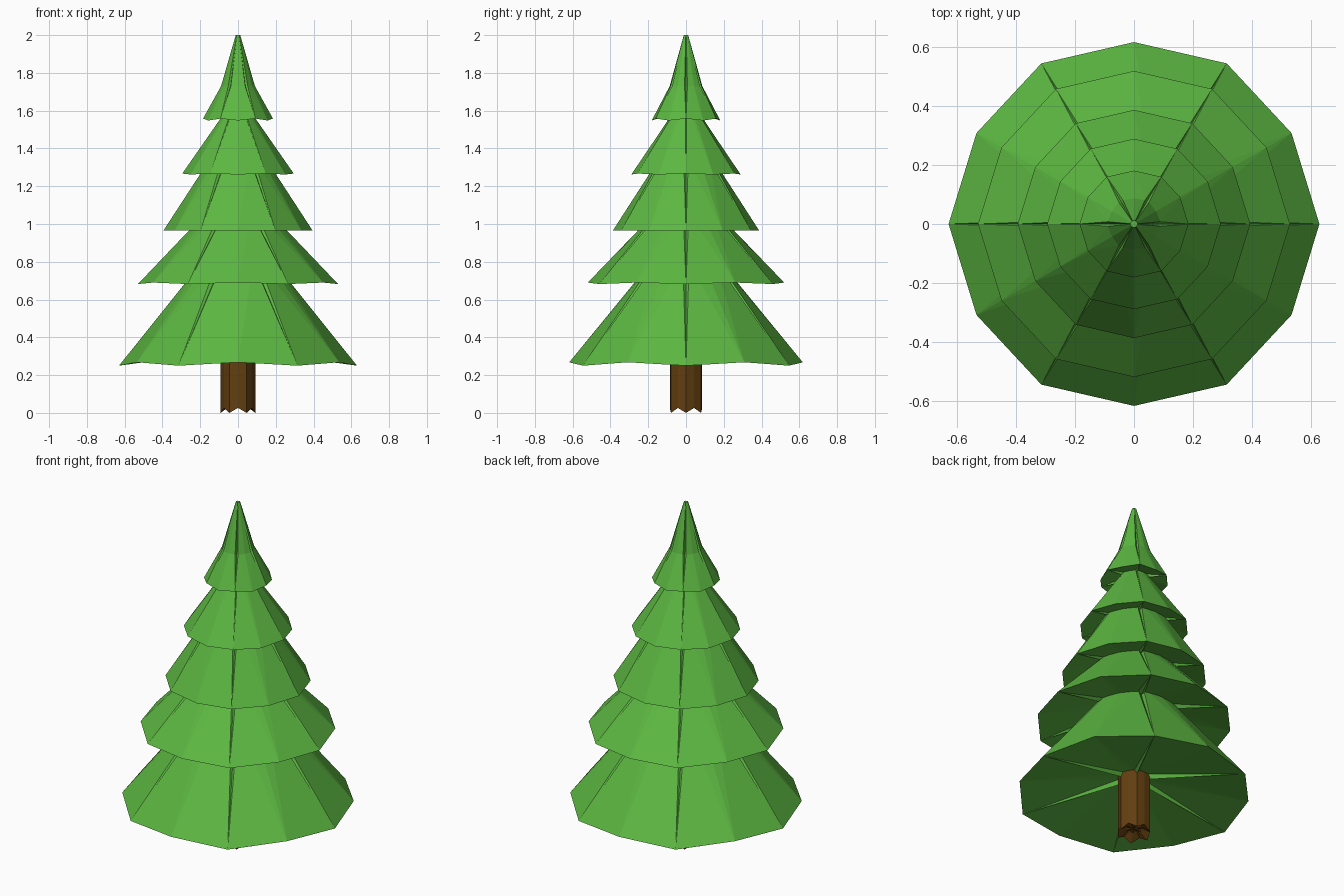
import bpy, bmesh, math

if "Cube" in bpy.data.objects:
    bpy.data.objects.remove(bpy.data.objects["Cube"])


def material(name, color):
    m = bpy.data.materials.new(name)
    m.diffuse_color = (*color, 1)
    m.use_nodes = True
    m.node_tree.nodes["Principled BSDF"].inputs["Base Color"].default_value = m.diffuse_color
    return m


GREEN = material("pine green", (0.107, 0.475, 0.053))
BROWN = material("bark brown", (0.122, 0.049, 0.005))


def ring(bm, r, z, valley_r=0.981, valley_dz=0.0, spread=0.0, notch_r=1.0, notch_dz=0.0):
    """Six corners with a softer point between; corners may open into a narrow fold."""
    verts = []
    for k in range(6):
        for deg, f, dz in ((-spread, 1, 0), (0, notch_r, notch_dz),
                           (spread, 1, 0), (30, valley_r, valley_dz)):
            a = math.radians(60 * k + deg)
            verts.append(bm.verts.new((r * f * math.cos(a), r * f * math.sin(a), z + dz)))
    return verts


def loft(name, mat, build_rings):
    bm = bmesh.new()
    rings = build_rings(bm)
    n = len(rings[0])
    for lo, hi in zip(rings, rings[1:]):
        for i in range(n):
            j = (i + 1) % n
            bm.faces.new((lo[i], lo[j], hi[j], hi[i]))
    # close both ends with fans
    for end in (rings[0], rings[-1]):
        z = sum(v.co.z for v in end) / n
        c = bm.verts.new((0, 0, z))
        for i in range(n):
            bm.faces.new((end[i], end[(i + 1) % n], c))
    bmesh.ops.remove_doubles(bm, verts=bm.verts, dist=0.0004)
    bmesh.ops.triangulate(bm, faces=bm.faces)
    bmesh.ops.recalc_face_normals(bm, faces=bm.faces)
    me = bpy.data.meshes.new(name)
    bm.to_mesh(me)
    bm.free()
    me.materials.append(mat)
    ob = bpy.data.objects.new(name, me)
    bpy.context.collection.objects.link(ob)
    return ob


# branch tiers: (rim radius, rim z, valley lift, underside radius, underside lift, upper profile)
TIERS = [
    (0.63, 0.25, 0.018, 0.08, 0.10, [(0.19, 0.80)]),
    (0.53, 0.682, 0.008, 0.15, 0.085, [(0.17, 1.06)]),
    (0.395, 0.965, 0.0, 0.12, 0.065, [(0.145, 1.35)]),
    (0.295, 1.267, -0.005, 0.09, 0.05, [(0.05, 1.62)]),
    (0.185, 1.558, -0.01, 0.04, 0.035, [(0.09, 1.73), (0.012, 2.0)]),
]
for i, (r, z, lift, ur, uz, upper) in enumerate(TIERS):
    def rings(bm):
        out = [ring(bm, ur, z + uz, spread=9, notch_dz=-0.025),
               ring(bm, r, z, valley_dz=lift)]
        for pr, pz in upper:
            out.append(ring(bm, pr, pz, valley_r=0.96, spread=5, notch_r=0.88))
        return out
    loft(f"branch_tier_{i + 1}", GREEN, rings)

# fluted trunk with a jagged foot
loft("trunk", BROWN, lambda bm: [
    ring(bm, 0.045, 0.035, valley_dz=0.01),
    ring(bm, 0.092, 0.004, valley_r=0.93, valley_dz=0.022),
    ring(bm, 0.092, 0.40, valley_r=0.93)])

# rest the foot on the ground
for v in bpy.data.objects["trunk"].data.vertices:
    if v.co.z < 0.005:
        v.co.z = 0.0
